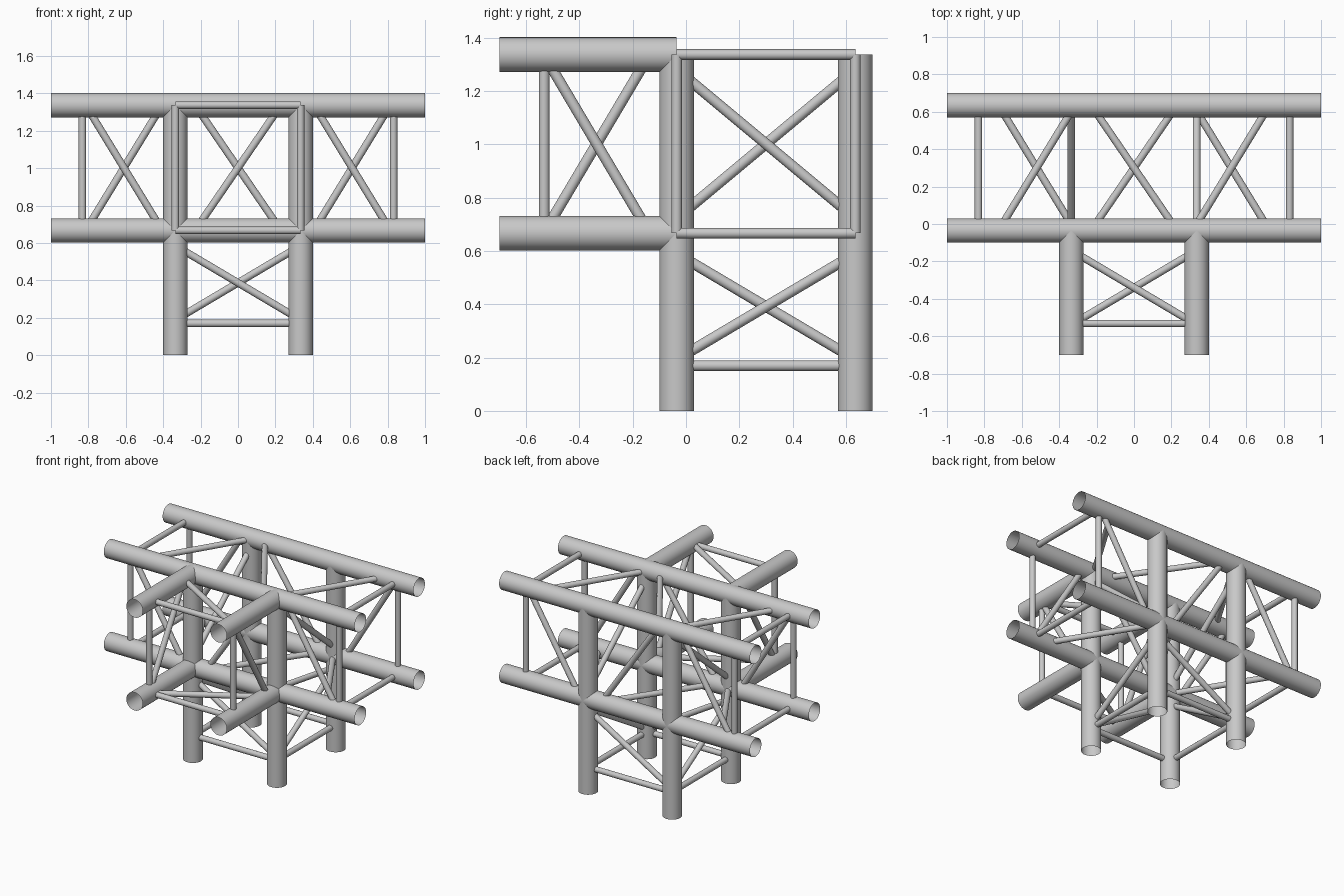
import bpy
import bmesh
from mathutils import Vector

cube = bpy.data.objects.get("Cube")
if cube:
    bpy.data.objects.remove(cube, do_unlink=True)

metal = bpy.data.materials.new("light grey metal")
metal.use_nodes = True
GREY = (0.58, 0.58, 0.58, 1)
metal.diffuse_color = GREY
metal.node_tree.nodes["Principled BSDF"].inputs["Base Color"].default_value = GREY

X, Y, Z = Vector((1, 0, 0)), Vector((0, 1, 0)), Vector((0, 0, 1))
CENTRE = Vector((0, 0.3, 1.002))   # middle of the junction box
H = 0.335                          # half spacing of the main tubes
REACH = 0.295                      # half span of a diagonal, ending inside the tubes
CHORD_R, BRACE_R = 0.065, 0.02


def tube(name, a, b, radius, sides):
    """Open-ended round tube between two points."""
    axis = b - a
    bm = bmesh.new()
    bmesh.ops.create_cone(bm, cap_ends=False, segments=sides,
                          radius1=radius, radius2=radius, depth=axis.length)
    for f in bm.faces:
        f.smooth = True
    mesh = bpy.data.meshes.new(name)
    bm.to_mesh(mesh)
    bm.free()
    mesh.materials.append(metal)
    obj = bpy.data.objects.new(name, mesh)
    obj.location = (a + b) / 2
    obj.rotation_mode = 'QUATERNION'
    obj.rotation_quaternion = axis.to_track_quat('Z', 'Y')
    bpy.context.collection.objects.link(obj)


def chord(name, a, b):
    tube(name, CENTRE + a, CENTRE + b, CHORD_R, 40)


def brace(name, a, b):
    tube(name, CENTRE + a, CENTRE + b, BRACE_R, 20)


# Main tubes: long rails, forward rails and legs
for s in (-1, 1):
    for t in (-1, 1):
        chord("long_rail", -X + Y * H * s + Z * H * t, X + Y * H * s + Z * H * t)
        chord("forward_rail", X * H * s - Y + Z * H * t, X * H * s - Y * H + Z * H * t)
        chord("leg", X * H * s + Y * H * t - Z * CENTRE.z, X * H * s + Y * H * t + Z * H)


def arm(name, out, u, v, parity, mid_u, mid_v, half):
    """End frame and one diagonal on each of the four faces of an arm.

    Corners whose sign product equals parity carry the inner diagonal ends."""
    ring = out * (H + 0.497)
    for s in (-1, 1):
        for face, span, mid in ((u, v, mid_u), (v, u, mid_v)):
            side = face * H * s
            brace(name + "_frame", ring + side - span * H, ring + side + span * H)
            ends = []
            for t in (-1, 1):
                shift = -half if s * t == parity else half
                ends.append(side + span * REACH * t
                            + out * (H + mid + shift * REACH / 0.27))
            brace(name + "_diagonal", *ends)


arm("left_arm", X, Y, Z, -1, 0.275, 0.185, 0.165)
arm("right_arm", -X, Y, Z, 1, 0.275, 0.185, 0.165)
arm("front_arm", -Y, X, Z, -1, 0.3, 0.305, 0.16)
arm("leg_frame", -Z, X, Y, 1, 0.275, 0.28, 0.16)

# Diagonals on the six faces of the junction box
for s in (-1, 1):
    k = 0.185 * REACH / 0.27
    brace("box_face_diagonal", Y * H * s + X * k * s + Z * -REACH,
          Y * H * s - X * k * s + Z * REACH)
    brace("box_level_diagonal", Z * H * s + X * k * s - Y * REACH,
          Z * H * s - X * k * s + Y * REACH)
    k = 0.225 * REACH / 0.27
    brace("box_side_diagonal", X * H * s + Z * k * s - Y * REACH,
          X * H * s - Z * k * s + Y * REACH)
